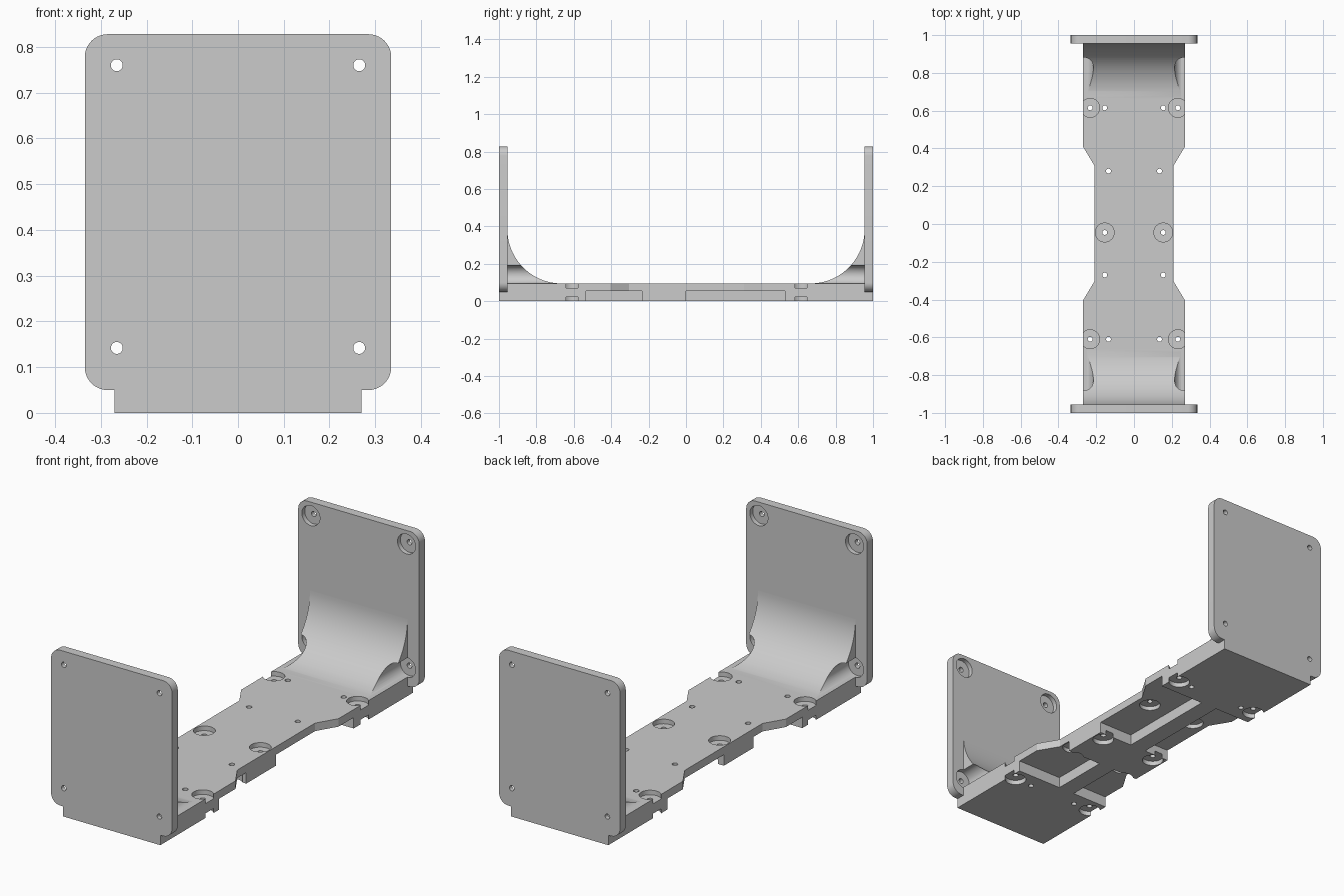
import bpy, bmesh, math
from mathutils import Matrix, Vector

if "Cube" in bpy.data.objects:
    bpy.data.objects.remove(bpy.data.objects["Cube"])

GREY = (0.6, 0.6, 0.6, 1)
mat = bpy.data.materials.new("plain grey")
mat.use_nodes = True
mat.diffuse_color = GREY
mat.node_tree.nodes["Principled BSDF"].inputs["Base Color"].default_value = GREY

BASE_TOP, INNER, OUTER = 0.095, 0.955, 1.0
HALF_W, WAIST_W = 0.27, 0.21
BORE_R, HOLE_R = 0.05, 0.013


def finish(name, bm):
    bmesh.ops.recalc_face_normals(bm, faces=bm.faces[:])
    mesh = bpy.data.meshes.new(name)
    bm.to_mesh(mesh)
    bm.free()
    obj = bpy.data.objects.new(name, mesh)
    bpy.context.collection.objects.link(obj)
    mesh.materials.append(mat)
    return obj


def prism(name, points, sweep):
    """Extrude a closed outline of 3D points along a vector."""
    bm = bmesh.new()
    face = bm.faces.new([bm.verts.new(p) for p in points])
    ext = bmesh.ops.extrude_face_region(bm, geom=[face])["geom"]
    verts = [g for g in ext if isinstance(g, bmesh.types.BMVert)]
    bmesh.ops.translate(bm, verts=verts, vec=sweep)
    return finish(name, bm)


def arc(cx, cy, r, start, end, steps):
    angles = [math.radians(start + (end - start) * i / steps) for i in range(steps + 1)]
    return [(cx + r * math.cos(a), cy + r * math.sin(a)) for a in angles]


def cylinders(name, ends, radius):
    """One cutter holding a cylinder for each pair of end points."""
    bm = bmesh.new()
    for a, b in ends:
        a, b = Vector(a), Vector(b)
        turn = (b - a).to_track_quat("Z", "Y").to_matrix().to_4x4()
        bmesh.ops.create_cone(bm, cap_ends=True, segments=40, radius1=radius, radius2=radius,
                              depth=(b - a).length, matrix=Matrix.Translation((a + b) / 2) @ turn)
    return finish(name, bm)


def boxes(name, spans):
    bm = bmesh.new()
    for lo, hi in spans:
        lo, hi = Vector(lo), Vector(hi)
        size = Matrix.Diagonal((*(hi - lo), 1))
        bmesh.ops.create_cube(bm, size=1, matrix=Matrix.Translation((lo + hi) / 2) @ size)
    return finish(name, bm)


def select_only(obj):
    bpy.ops.object.select_all(action="DESELECT")
    obj.select_set(True)
    bpy.context.view_layer.objects.active = obj


def cut(obj, cutter):
    mod = obj.modifiers.new("cut", "BOOLEAN")
    mod.operation, mod.solver, mod.object = "DIFFERENCE", "EXACT", cutter
    select_only(obj)
    bpy.ops.object.modifier_apply(modifier=mod.name)
    bpy.data.objects.remove(cutter)


def smooth(obj):
    select_only(obj)
    bpy.ops.object.shade_smooth_by_angle(angle=math.radians(30))


def pairs(spots):
    return [(side * x, y) for x, y in spots for side in (-1, 1)]


# Base plate with a narrow waist
right_edge = [(HALF_W, -INNER), (HALF_W, -0.405), (WAIST_W, -0.305),
              (WAIST_W, 0.31), (HALF_W, 0.41), (HALF_W, INNER)]
outline = right_edge + [(-x, y) for x, y in reversed(right_edge)]
base = prism("base_plate", [(x, y, 0) for x, y in outline], (0, 0, BASE_TOP))

# Underside pockets either side of a central spine
POCKET = 0.055
cut(base, boxes("pocket_cutter", [
    (((0.02, y0, -0.1), (0.4, y1, POCKET)) if side > 0 else ((-0.4, y0, -0.1), (-0.07, y1, POCKET)))
    for side in (-1, 1) for y0, y1 in ((-0.535, -0.235), (0, 0.53))]))

# Counterbores below and above, then the screw holes
corners = pairs([(0.232, -0.61), (0.232, 0.615)])
middle = pairs([(0.155, -0.045)])
pocket_screws = pairs([(0.155, -0.27), (0.135, 0.28)])
plain = pairs([(0.155, 0.615), (0.135, -0.61)])
low = [((x, y, -0.1), (x, y, 0.023)) for x, y in corners + middle]
low += [((x, y, -0.1), (x, y, 0.075)) for x, y in pocket_screws]
cut(base, cylinders("lower_bore_cutter", low, BORE_R))
cut(base, cylinders("upper_bore_cutter",
                    [((x, y, 0.072), (x, y, 0.2)) for x, y in corners + middle], BORE_R))
cut(base, cylinders("hole_cutter", [((x, y, -0.1), (x, y, 0.2))
                    for x, y in corners + middle + pocket_screws + plain], HOLE_R))
smooth(base)

# Upright end plates with a foot, and the curved gussets that carry them
PLATE_W, PLATE_LOW, PLATE_TOP, CORNER = 0.335, 0.05, 0.828, 0.05
half = [(HALF_W, 0), (HALF_W, PLATE_LOW)]
half += arc(PLATE_W - CORNER, PLATE_LOW + CORNER, CORNER, -90, 0, 10)
half += arc(PLATE_W - CORNER, PLATE_TOP - CORNER, CORNER, 0, 90, 10)
plate_outline = half + [(-x, z) for x, z in reversed(half)]
SCREW_X, SCREW_LOW, SCREW_HIGH, SWEEP = 0.265, 0.142, 0.76, 0.29
low_screws = pairs([(SCREW_X, SCREW_LOW)])
screws = low_screws + pairs([(SCREW_X, SCREW_HIGH)])

for label, s in (("front", -1), ("back", 1)):
    plate = prism(label + "_end_plate", [(x, s * INNER, z) for x, z in plate_outline],
                  (0, s * (OUTER - INNER), 0))
    cut(plate, cylinders("bore_cutter", [((x, s * 0.9, z), (x, s * 0.978, z))
                                         for x, z in screws], BORE_R))
    cut(plate, cylinders("screw_cutter", [((x, s * 0.9, z), (x, s * 1.1, z))
                                          for x, z in screws], HOLE_R))
    smooth(plate)

    curve = arc(INNER - SWEEP, BASE_TOP + SWEEP, SWEEP, -90, 0, 32)
    profile = [(INNER, BASE_TOP)] + curve
    gusset = prism(label + "_gusset", [(-HALF_W, s * y, z) for y, z in profile],
                   (2 * HALF_W, 0, 0))
    # Screwdriver clearance along both lower corners
    cut(gusset, cylinders("clearance_cutter", [((x, s * 0.5, z), (x, s * 1.1, z))
                                               for x, z in low_screws], BORE_R))
    smooth(gusset)
